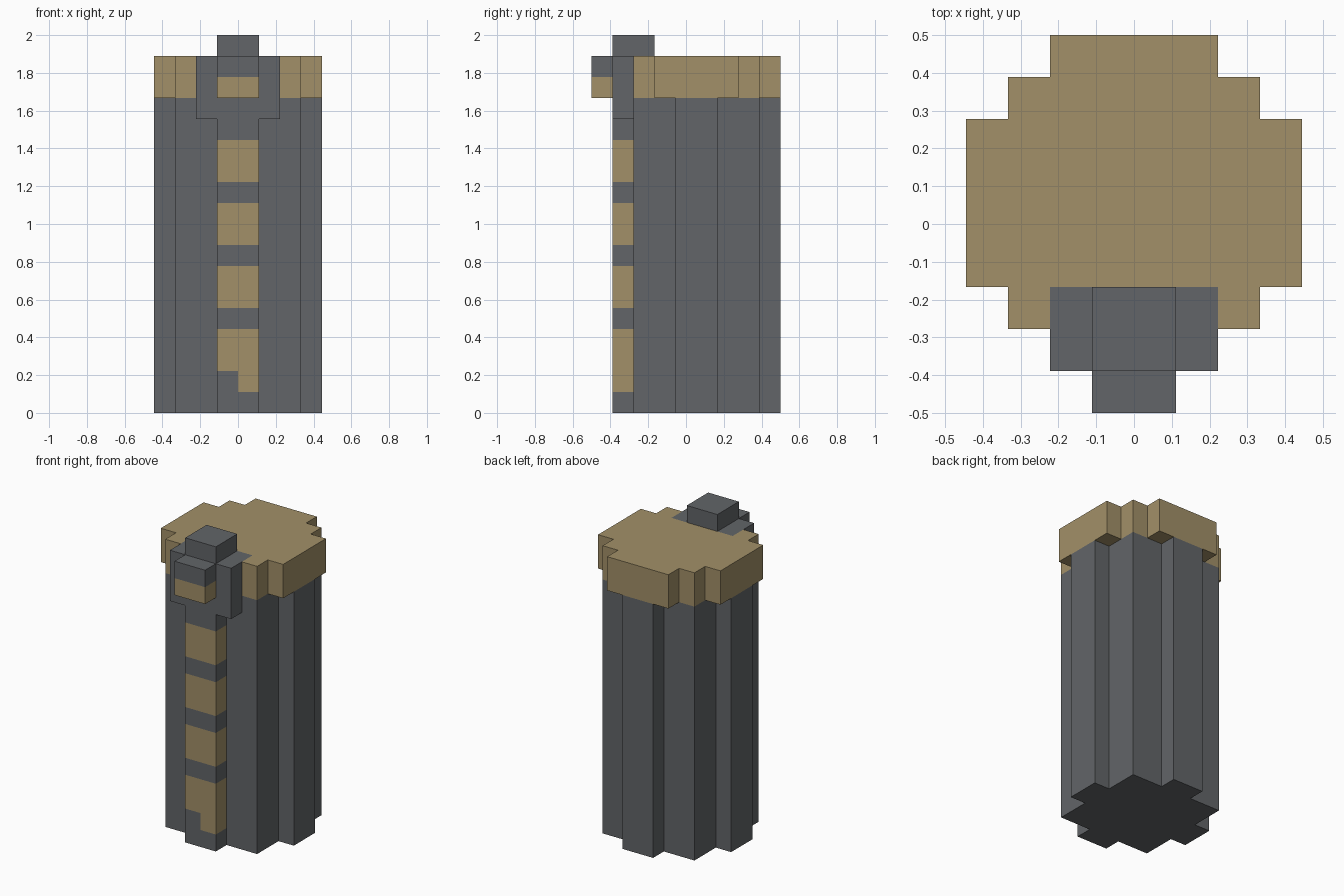
import bpy, bmesh

if "Cube" in bpy.data.objects:
    bpy.data.objects.remove(bpy.data.objects["Cube"])

U = 1 / 9  # one block of the grid


def material(name, rgb):
    m = bpy.data.materials.new(name)
    m.diffuse_color = (*rgb, 1)
    m.use_nodes = True
    m.node_tree.nodes["Principled BSDF"].inputs["Base Color"].default_value = m.diffuse_color
    return m


GREY = material("slate_grey", (0.122, 0.130, 0.138))
TAN = material("sand_tan", (0.361, 0.279, 0.138))


def finish(name, bm, mats):
    mesh = bpy.data.meshes.new(name)
    bm.to_mesh(mesh)
    bm.free()
    for m in mats:
        mesh.materials.append(m)
    obj = bpy.data.objects.new(name, mesh)
    bpy.context.collection.objects.link(obj)
    return obj


def prism(name, half, z0, z1, mat):
    """Extrude an outline, given as its right half and mirrored in x."""
    outline = half + [(-x, y) for x, y in reversed(half)]
    bm = bmesh.new()
    low = [bm.verts.new((x * U, y * U, z0 * U)) for x, y in outline]
    high = [bm.verts.new((x * U, y * U, z1 * U)) for x, y in outline]
    bm.faces.new(low[::-1])
    bm.faces.new(high)
    n = len(outline)
    for i in range(n):
        j = (i + 1) % n
        bm.faces.new((low[i], low[j], high[j], high[i]))
    return finish(name, bm, [mat])


def block(name, w, y0, y1, z0, z1, mat):
    return prism(name, [(w, y0), (w, y1)], z0, z1, mat)


# Stepped round body
prism("body", [(3, -2.5), (3, -.5), (4, -.5), (4, 1.5), (3, 1.5), (3, 3.5),
               (1, 3.5), (1, 4.5)], 0, 15, GREY)

# Lid, notched at the front for the clasp
prism("lid", [(2, -1.5), (2, -2.5), (3, -2.5), (3, -1.5), (4, -1.5), (4, 2.5),
              (3, 2.5), (3, 3.5), (2, 3.5), (2, 4.5)], 15, 17, TAN)

# Clasp on the front of the lid
block("clasp_inlay", 2, -2.5, -1.5, 15, 17, GREY)
block("clasp_plate", 2, -3.5, -2.5, 14, 17, GREY)
block("top_knob", 1, -3.5, -1.5, 17, 18, GREY)
block("button_upper", 1, -4.5, -3.5, 16, 17, GREY)
block("button_lower", 1, -4.5, -3.5, 15, 16, TAN)

# Striped front rib: wrapped strip coloured by height, grey every third row
bm = bmesh.new()
path = [(-1, -2.5), (-1, -3.5), (0, -3.5), (1, -3.5), (1, -2.5)]
rows = [[bm.verts.new((x * U, y * U, z * U)) for x, y in path] for z in range(15)]
bm.faces.new(rows[0][::-1])
bm.faces.new(rows[-1])
for z in range(14):
    for i in range(4):
        f = bm.faces.new((rows[z][i], rows[z][i + 1], rows[z + 1][i + 1], rows[z + 1][i]))
        grey = z == 0 or z % 3 == 1 and z > 1 or (z == 1 and i < 2)
        f.material_index = 0 if grey else 1
finish("front_rib", bm, [GREY, TAN])
